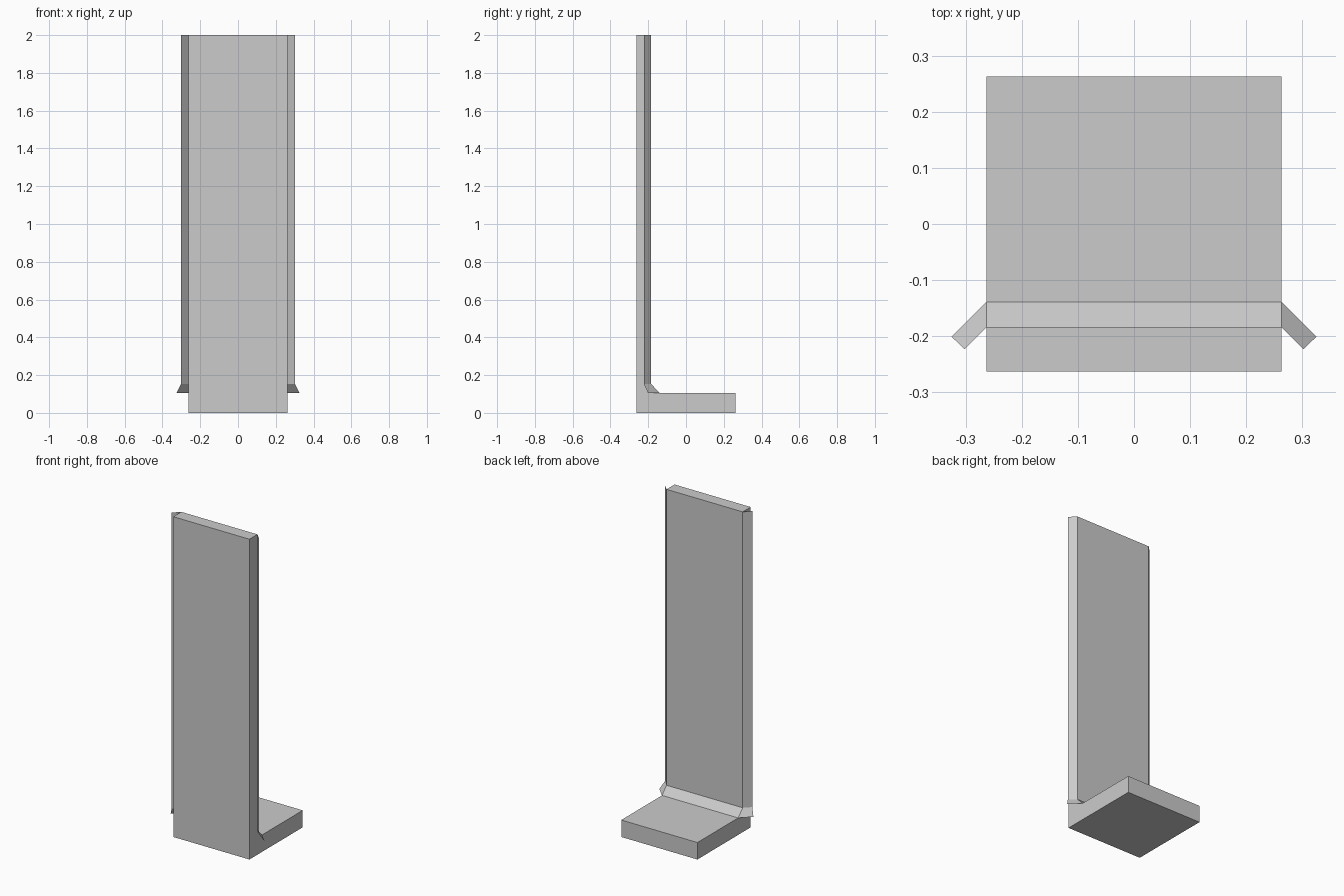
import bpy, bmesh

if "Cube" in bpy.data.objects:
    bpy.data.objects.remove(bpy.data.objects["Cube"])

W = 0.263                 # half width
WALL, TOE = -0.184, -0.139  # inner wall face, bottom edge of the sloped fillet
BASE, FILLET = 0.106, 0.152  # base height, top of the fillet


def finish(name, bm):
    mesh = bpy.data.meshes.new(name)
    bm.to_mesh(mesh)
    bm.free()
    obj = bpy.data.objects.new(name, mesh)
    bpy.context.collection.objects.link(obj)
    return obj


# L-shaped wall and base with a sloped fillet, extruded across the width
profile = [(-W, 0), (W, 0), (W, BASE), (TOE, BASE), (WALL, FILLET), (WALL, 2), (-W, 2)]
bm = bmesh.new()
side = bm.faces.new([bm.verts.new((-W, y, z)) for y, z in profile])
new = bmesh.ops.extrude_face_region(bm, geom=[side])["geom"]
bmesh.ops.translate(bm, vec=(2 * W, 0, 0),
                    verts=[v for v in new if isinstance(v, bmesh.types.BMVert)])
bmesh.ops.recalc_face_normals(bm, faces=bm.faces)
finish("wall_and_base", bm)

# Thin sheet flaps turned back 45 degrees at the wall edges, flared at the foot
rows = [(WALL, 2, 0.039), (WALL, FILLET, 0.039), (TOE, BASE, 0.062)]
bm = bmesh.new()
pairs = [(bm.verts.new((W, y, z)), bm.verts.new((W + d, y - d, z))) for y, z, d in rows]
for (a, b), (c, d) in zip(pairs, pairs[1:]):
    bm.faces.new((a, c, d, b))
    bm.normal_update()
if sum(f.normal.y for f in bm.faces) < 0:
    bmesh.ops.reverse_faces(bm, faces=bm.faces)
flaps = finish("side_flaps", bm)
flaps.modifiers.new("Mirror", 'MIRROR').use_mirror_merge = False
